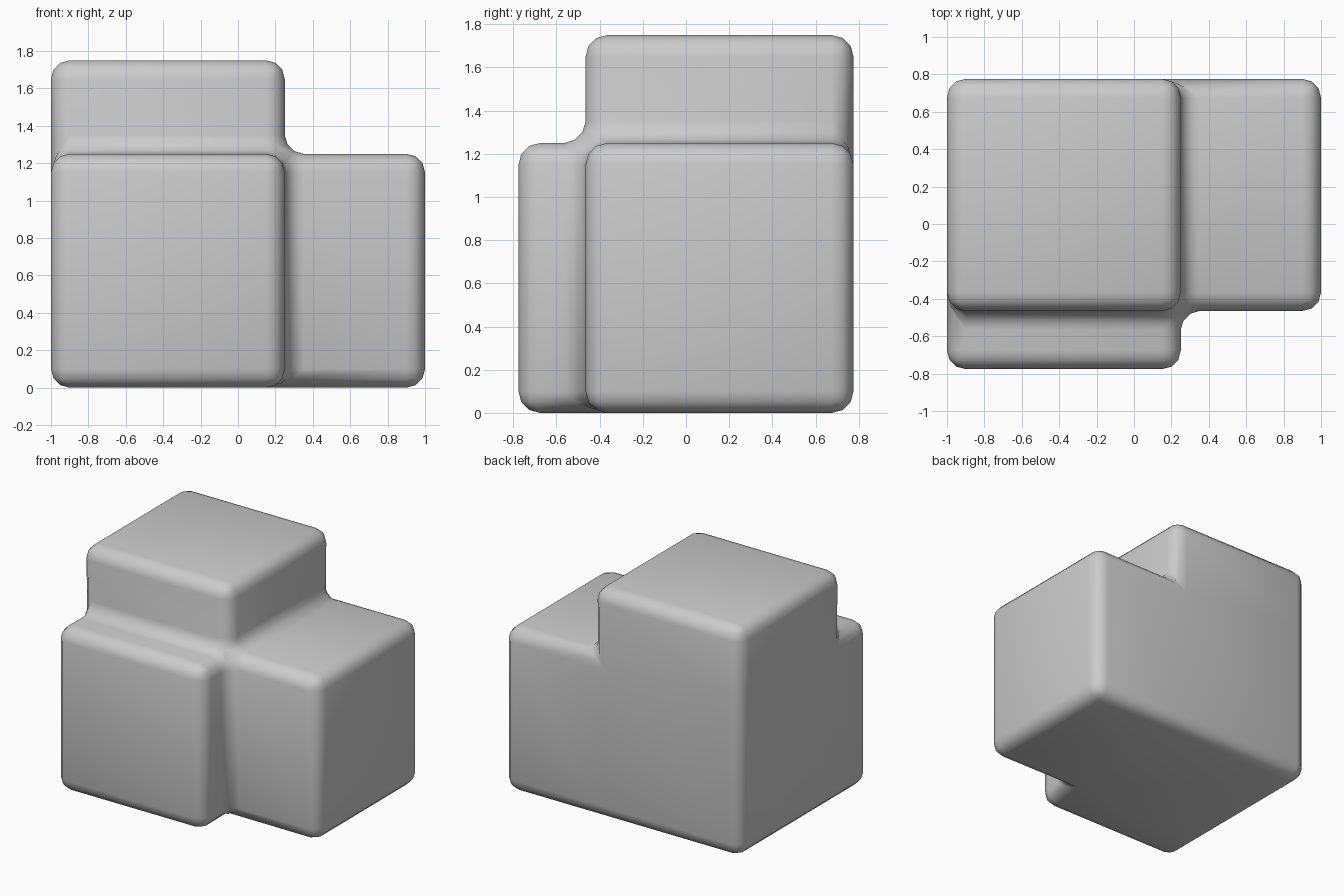
import bpy, bmesh
from mathutils import Vector

if "Cube" in bpy.data.objects:
    bpy.data.objects.remove(bpy.data.objects["Cube"])

# Grid lines that split the form into a core block and its three extensions
XS = (-1.0, 0.25, 1.0)
YS = (-0.776, -0.465, 0.776)
ZS = (0.0, 1.25, 1.75)
CELLS = {(0, 1, 0), (1, 1, 0), (0, 0, 0), (0, 1, 1)}  # core, right, front, top

bm = bmesh.new()
verts = {}


def vert(i, j, k):
    if (i, j, k) not in verts:
        verts[i, j, k] = bm.verts.new((XS[i], YS[j], ZS[k]))
    return verts[i, j, k]


# Outer skin of the joined blocks: keep only faces with no neighbouring block
for cell in CELLS:
    for axis in range(3):
        for side in (0, 1):
            neighbour = list(cell)
            neighbour[axis] += 1 if side else -1
            if tuple(neighbour) in CELLS:
                continue
            u, v = (axis + 1) % 3, (axis + 2) % 3
            loop = []
            for du, dv in ((0, 0), (1, 0), (1, 1), (0, 1)):
                p = list(cell)
                p[axis] += side
                p[u] += du
                p[v] += dv
                loop.append(vert(*p))
            bm.faces.new(loop if side else loop[::-1])

# Merge coplanar faces, so only real edges are rounded
bmesh.ops.dissolve_limit(bm, angle_limit=0.02, verts=bm.verts[:], edges=bm.edges[:])
mesh = bpy.data.meshes.new("stepped_block")
bm.to_mesh(mesh)
bm.free()
block = bpy.data.objects.new("stepped_block", mesh)
bpy.context.collection.objects.link(block)
mesh.polygons.foreach_set("use_smooth", [True] * len(mesh.polygons))

# Rounded outer edges and filleted inner edges
bevel = block.modifiers.new("rounding", 'BEVEL')
bevel.width = 0.1
bevel.segments = 3
bevel.limit_method = 'ANGLE'
bevel.angle_limit = 0.5
